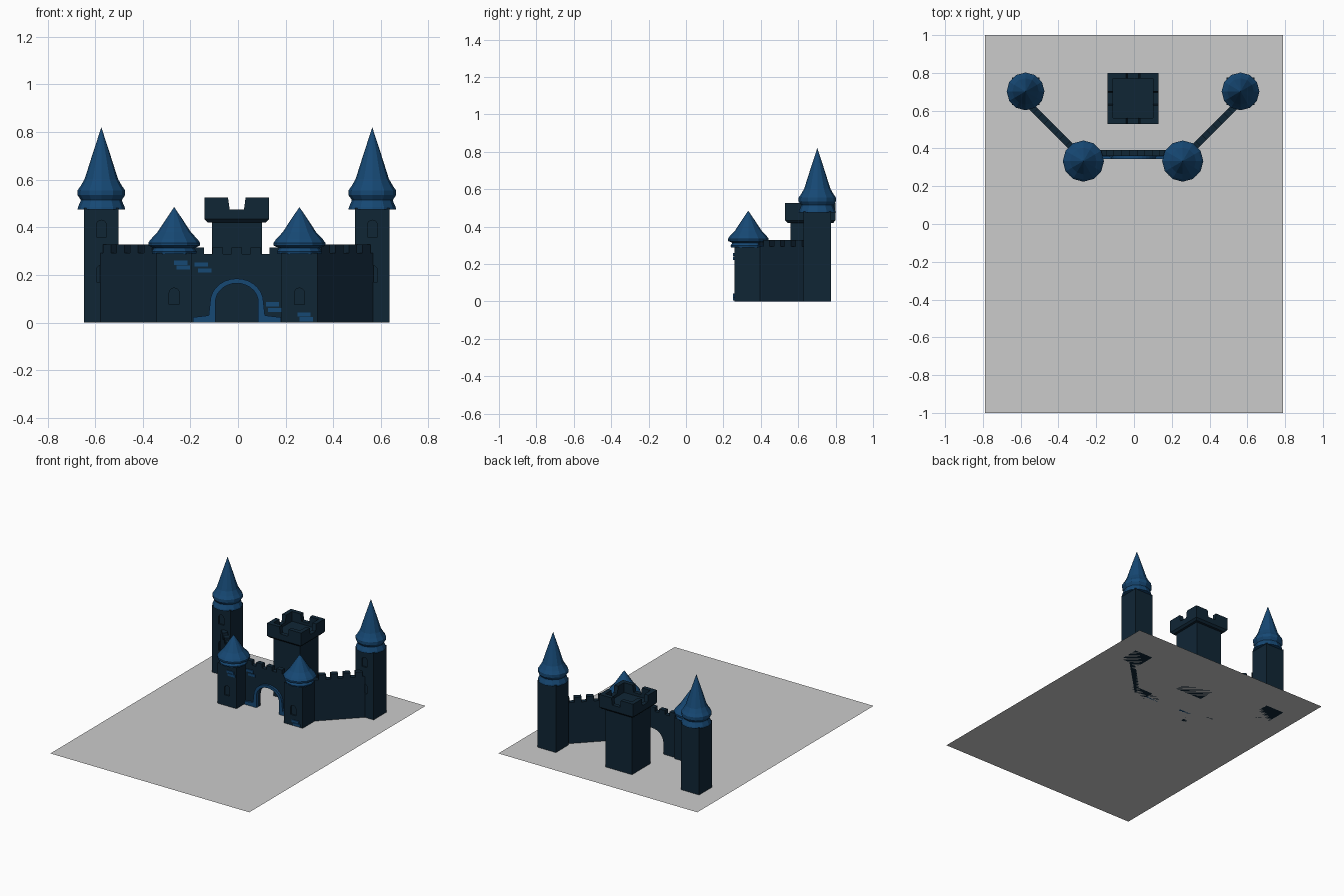
import bpy, bmesh
from math import sin, cos, pi, radians
from mathutils import Matrix, Vector

if "Cube" in bpy.data.objects:
    bpy.data.objects.remove(bpy.data.objects["Cube"])

CX = -0.005  # castle axis


def material(name, rgb):
    m = bpy.data.materials.new(name)
    m.diffuse_color = (*rgb, 1)
    m.use_nodes = True
    m.node_tree.nodes["Principled BSDF"].inputs["Base Color"].default_value = m.diffuse_color
    return m


STONE = material("dark_stone", (0.005, 0.019, 0.036))
BLUE = material("blue_trim", (0.008, 0.065, 0.175))


def finish(name, bm, mat):
    bmesh.ops.recalc_face_normals(bm, faces=bm.faces)
    me = bpy.data.meshes.new(name)
    bm.to_mesh(me)
    bm.free()
    ob = bpy.data.objects.new(name, me)
    bpy.context.collection.objects.link(ob)
    if mat:
        me.materials.append(mat)
    return ob


def add_prism(bm, pts, y0, y1, mat=Matrix()):
    """Extrude an x-z outline from y0 to y1."""
    f = bm.faces.new([bm.verts.new(mat @ Vector((x, y0, z))) for x, z in pts])
    ext = bmesh.ops.extrude_face_region(bm, geom=[f])["geom"]
    move = mat.to_3x3() @ Vector((0, y1 - y0, 0))
    bmesh.ops.translate(bm, vec=move, verts=[g for g in ext if isinstance(g, bmesh.types.BMVert)])


def prism(name, pts, y0, y1, color, mat=Matrix()):
    bm = bmesh.new()
    add_prism(bm, pts, y0, y1, mat)
    return finish(name, bm, color)


def rect(x0, x1, z0, z1):
    return [(x0, z0), (x1, z0), (x1, z1), (x0, z1)]


def arch(half, spring, rise, base=0, n=14, x=0):
    """Arched outline from lower left, over the top, to lower right."""
    curve = [(x - half * cos(pi * i / n), spring + rise * sin(pi * i / n)) for i in range(n + 1)]
    return [(x - half, base)] + curve + [(x + half, base)]


def battlement(x0, x1, low, high, count, width):
    """Crenellated top line from right to left."""
    pitch = (x1 - x0) / count
    pts = [(x1, low)]
    for i in reversed(range(count)):
        c = x0 + pitch * (i + 0.5)
        a, b = c - width / 2, c + width / 2
        pts += [(b, low), (b, high), (a, high), (a, low)]
    return pts + [(x0, low)]


def roof(name, profile, x, y, sides=12):
    """Turned roof with a pointed tip."""
    bm = bmesh.new()
    rings = [[bm.verts.new((x + r * cos(2 * pi * i / sides), y + r * sin(2 * pi * i / sides), z))
              for i in range(sides)] for r, z in profile[:-1]]
    tip = bm.verts.new((x, y, profile[-1][1]))
    bm.faces.new(rings[0])
    for a, b in zip(rings, rings[1:]):
        for i in range(sides):
            j = (i + 1) % sides
            bm.faces.new((a[i], a[j], b[j], b[i]))
    for i in range(sides):
        bm.faces.new((rings[-1][i], rings[-1][(i + 1) % sides], tip))
    return finish(name, bm, BLUE)


def tower(name, x, y, half, height, windows, profile):
    shaft = prism(name + "_shaft", rect(x - half, x + half, 0, height), y - half, y + half, STONE)
    # Shallow arched windows on the front face
    bm = bmesh.new()
    for z in windows:
        add_prism(bm, arch(0.021, z + 0.05, 0.02, z, 8, x), y - half - 0.02, y - half + 0.01)
    cutter = finish(name + "_window_cutter", bm, None)
    cutter.hide_render = True
    cutter.hide_viewport = True
    cutter.display_type = 'WIRE'
    mod = shaft.modifiers.new("windows", 'BOOLEAN')
    mod.object = cutter
    mod.solver = 'EXACT'
    roof(name + "_roof", profile, x, y)


# Ground sheet
bm = bmesh.new()
bm.faces.new([bm.verts.new(p) for p in
              ((-0.79, -1, 0), (0.79, -1, 0), (0.79, 1, 0), (-0.79, 1, 0))])
finish("ground_sheet", bm, None)

# Towers and diagonal walls on both sides
tall_roof = [(0.1, 0.475), (0.098, 0.485), (0.088, 0.508), (0.086, 0.515), (0.1, 0.535),
             (0.1, 0.555), (0.086, 0.575), (0.07, 0.603), (0.036, 0.71), (0, 0.82)]
low_roof = [(0.092, 0.288), (0.095, 0.298), (0.085, 0.313), (0.108, 0.323),
            (0.109, 0.335), (0.098, 0.35), (0.07, 0.38), (0.034, 0.435), (0, 0.485)]
for side, s in (("left", -1), ("right", 1)):
    tower(side + "_rear_tower", CX + s * 0.569, 0.702, 0.073, 0.482, (0.17, 0.36), tall_roof)
    tower(side + "_front_tower", CX + s * 0.263, 0.333, 0.075, 0.292, (0.075,), low_roof)
    place = (Matrix.Translation((CX + s * 0.275, 0.357, 0)) @ Matrix.Scale(s, 4, (1, 0, 0))
             @ Matrix.Rotation(radians(45), 4, 'Z'))
    outline = [(0, 0), (0.405, 0)] + battlement(0, 0.405, 0.293, 0.328, 5, 0.048)
    prism(side + "_wall", outline, -0.018, 0.018, STONE, place)

# Gate wall with open arch
move = Matrix.Translation((CX, 0, 0))
opening = arch(0.09, 0.085, 0.08)
wall = [(-0.2, 0)] + opening + [(0.2, 0)] + battlement(-0.2, 0.2, 0.288, 0.316, 5, 0.045)
prism("gate_wall", wall, 0.36, 0.393, STONE, move)

# Arch surround with outward feet
outer = arch(0.112, 0.085, 0.1)[1:-1]
trim = opening + [(0.185, 0), (0.185, 0.022), (0.118, 0.03)] + outer[::-1] \
    + [(-0.118, 0.03), (-0.185, 0.022), (-0.185, 0)]
prism("gate_arch_trim", trim, 0.345, 0.365, BLUE, move)

# Accent bricks in small stacks
bm = bmesh.new()
for x, z, y in ((-0.24, 0.251, 0.258), (-0.23, 0.231, 0.258),
                (-0.155, 0.244, 0.36), (-0.14, 0.219, 0.36),
                (0.145, 0.077, 0.36), (0.155, 0.053, 0.36),
                (0.277, 0.034, 0.258), (0.287, 0.014, 0.258)):
    add_prism(bm, rect(x - 0.028, x + 0.028, z - 0.009, z + 0.009), y - 0.006, y + 0.01)
finish("accent_bricks", bm, BLUE)

# Keep shaft
KY = 0.665
prism("keep_shaft", rect(CX - 0.105, CX + 0.105, 0, 0.43), KY - 0.105, KY + 0.105, STONE)

# Keep crown: flared floor and four notched parapets
bm = bmesh.new()
rings = [[bm.verts.new((CX + a * h, KY + b * h, z)) for a, b in ((-1, -1), (1, -1), (1, 1), (-1, 1))]
         for h, z in ((0.122, 0.42), (0.135, 0.434), (0.135, 0.455))]
bm.faces.new(rings[0])
bm.faces.new(rings[-1])
for a, b in zip(rings, rings[1:]):
    for i in range(4):
        bm.faces.new((a[i], a[i - 1], b[i - 1], b[i]))
finish("keep_crown_floor", bm, STONE)
bm = bmesh.new()
notched = [(-0.135, 0.45), (0.135, 0.45), (0.135, 0.525), (0.037, 0.525),
           (0.03, 0.475), (-0.03, 0.475), (-0.037, 0.525), (-0.135, 0.525)]
for k in range(4):
    turn = Matrix.Translation((CX, KY, 0)) @ Matrix.Rotation(k * pi / 2, 4, 'Z')
    add_prism(bm, notched, -0.135, -0.105, turn)
finish("keep_parapet", bm, STONE)
